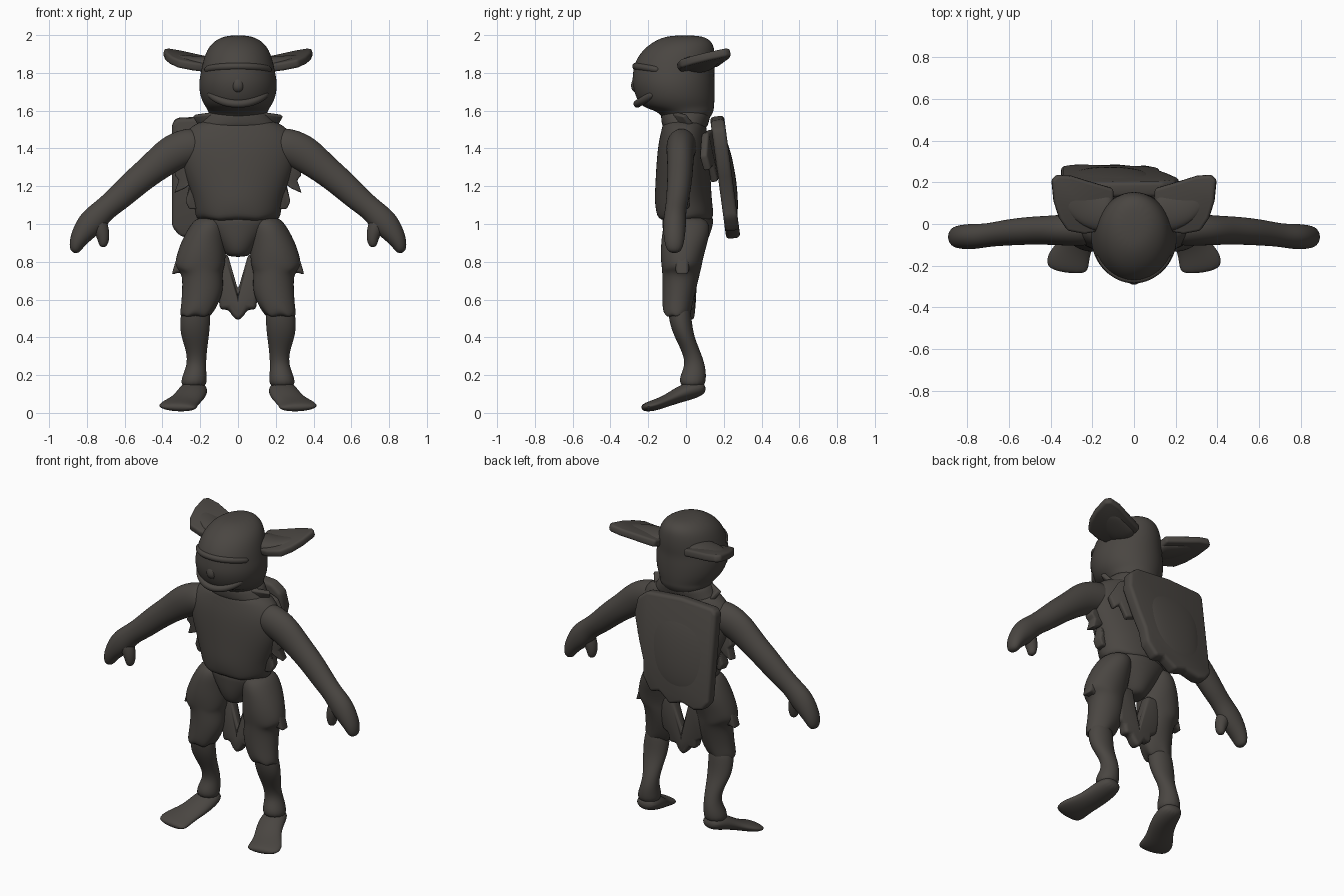
import bpy, bmesh, math
from mathutils import Vector

mat = bpy.data.materials.new("dark_clay")
mat.diffuse_color = (0.068, 0.061, 0.054, 1)


def finish(name, bm, mirror, mods):
    bmesh.ops.recalc_face_normals(bm, faces=bm.faces)
    me = bpy.data.meshes.new(name)
    bm.to_mesh(me)
    bm.free()
    me.materials.append(mat)
    ob = bpy.data.objects.new(name, me)
    bpy.context.collection.objects.link(ob)
    for kind, props in mods:
        m = ob.modifiers.new(kind.title(), kind)
        for k, v in props.items():
            setattr(m, k, v)
    if mirror:
        m = ob.modifiers.new("Mirror", 'MIRROR')
        m.use_mirror_merge = False
    me.shade_smooth()
    return ob


def loft(name, rings, ref=None, mirror=False, sides=14, rag=None):
    """Rounded body through rings (x, y, z, half width, half depth).
    ref: width direction for rings set square to the path; None keeps them level."""
    bm = bmesh.new()
    cs = [Vector(r[:3]) for r in rings]
    loops = []
    for i, (c, r) in enumerate(zip(cs, rings)):
        u, v = Vector((1, 0, 0)), Vector((0, 1, 0))
        if ref:
            t = (cs[min(i + 1, len(cs) - 1)] - cs[max(i - 1, 0)]).normalized()
            u = Vector(ref)
            u = (u - t * u.dot(t)).normalized()
            v = t.cross(u)
        loop = []
        for k in range(sides):
            a = math.tau * k / sides
            p = c + u * (r[3] * 1.03 * math.cos(a)) + v * (r[4] * 1.03 * math.sin(a))
            if rag and i in rag:      # torn hem: alternate points hang lower
                p.z -= rag[i] * (1 if k % 3 == 0 else -0.4)
            loop.append(bm.verts.new(p))
        loops.append(loop)
    for a, b in zip(loops, loops[1:]):
        for k in range(sides):
            n = (k + 1) % sides
            bm.faces.new((a[k], a[n], b[n], b[k]))
    bm.faces.new(loops[0])
    bm.faces.new(loops[-1])
    return finish(name, bm, mirror, [('SUBSURF', {'levels': 2, 'render_levels': 2})])


def plate(name, pts, thick, mirror=False):
    """Flat outline given thickness and softened edges."""
    bm = bmesh.new()
    bm.faces.new([bm.verts.new(p) for p in pts])
    ob = finish(name, bm, mirror, [
        ('SOLIDIFY', {'thickness': thick, 'offset': 0}),
        ('BEVEL', {'width': thick * 0.3, 'segments': 3})])
    bpy.context.view_layer.objects.active = ob
    ob.select_set(True)
    bpy.ops.object.shade_smooth_by_angle(angle=math.radians(40))
    ob.select_set(False)
    return ob


# Head with protruding jaw
loft("head", [
    (0, 0.0, 1.53, .13, .11), (0, .005, 1.595, .155, .14), (0, -.04, 1.615, .165, .185),
    (0, -.055, 1.66, .195, .205), (0, -.067, 1.74, .207, .217), (0, -.066, 1.80, .195, .212),
    (0, -.06, 1.85, .185, .212), (0, -.04, 1.92, .165, .19),
    (0, -.015, 1.97, .125, .15), (0, -.005, 2.0, .06, .085)], sides=18)

# Lower lip and brow wrap around the face
for nm, half, z0, rise, y0, r in (("lower_lip", 1.0, 1.635, .06, -.055, .022),
                                  ("brow", 1.2, 1.835, -.02, -.064, .02)):
    path = []
    for i in range(9):
        a = half * (i / 4 - 1)
        path.append((.185 * math.sin(a), y0 - .205 * math.cos(a),
                     z0 + rise * (a / half) ** 2, r, r))
    loft(nm, path, ref=(0, 0, 1), sides=8)
loft("nose", [(0, -.25, 1.79, .02, .02), (0, -.273, 1.75, .03, .02),
              (0, -.27, 1.71, .03, .022), (0, -.25, 1.69, .015, .012)], sides=10)


# Broad ears, raised toward the back and the tip
def ear_point(x, y):
    return (x, y, 1.815 + .2 * (y + .04) + .16 * (x - .12))


plate("ear", [ear_point(x, y) for x, y in (
    (.10, .0), (.15, -.03), (.24, -.045), (.32, -.03), (.36, .03), (.385, .11), (.395, .21),
    (.37, .235), (.30, .23), (.22, .205), (.10, .17))], .045, True)
loft("ear_root", [(.10, .05, 1.845, .10, .05), (.17, .06, 1.845, .10, .045),
                  (.25, .09, 1.86, .09, .03), (.33, .15, 1.885, .05, .018)],
     ref=(0, 1, 0), mirror=True, sides=10)

# Neck collar with pointed corners
loft("collar", [(0, -.005, 1.49, .24, .115), (0, -.005, 1.54, .19, .125),
                (0, 0, 1.59, .165, .135), (0, 0, 1.60, .13, .11)])
plate("collar_point", [(.13, -.06, 1.59), (.235, -.01, 1.575), (.205, .03, 1.53),
                       (.18, .02, 1.50), (.13, -.05, 1.51)], .03, True)

# Torso and its torn shirt edge
loft("torso", [
    (0, -.005, 1.56, .17, .11), (0, -.01, 1.51, .26, .115), (0, -.015, 1.43, .31, .13),
    (0, -.015, 1.32, .30, .14), (0, -.015, 1.22, .265, .145), (0, -.015, 1.12, .23, .15),
    (0, -.005, 1.05, .225, .15), (0, 0, 1.01, .20, .14)], rag={6: .02}, sides=18)
plate("shirt_rag", [(.20, -.03, 1.34), (.30, -.03, 1.36), (.335, -.01, 1.26), (.31, -.01, 1.235),
                    (.335, 0, 1.165), (.28, -.01, 1.19), (.255, -.01, 1.21),
                    (.275, -.01, 1.12), (.255, -.01, 1.08), (.20, -.02, 1.08)], .06, True)

# Pelvis and front cloth between the legs
loft("pelvis", [(0, .01, 1.06, .20, .14), (0, .01, 1.0, .19, .135),
                (0, .0, .92, .12, .12), (0, -.01, .85, .075, .09), (0, -.01, .825, .05, .06)])
# Torn rear flap below the gap
plate("rear_flap", [(-.17, .03, .84), (-.055, .03, .84), (0, .02, .65), (.055, .03, .84),
                    (.17, .03, .84), (.14, .01, .62), (.10, .01, .60), (.095, .01, .545),
                    (.05, .01, .55), (.03, .01, .515), (0, .01, .485), (-.03, .01, .515),
                    (-.05, .01, .55), (-.095, .01, .545), (-.10, .01, .60), (-.14, .01, .62)], .07)

# Ragged trousers, flared at the hip
loft("trouser_leg", [
    (.15, .005, 1.04, .06, .08), (.155, .005, 1.0, .095, .125), (.18, -.005, .92, .115, .125),
    (.195, -.02, .84, .13, .115), (.205, -.025, .77, .135, .105), (.19, -.025, .745, .105, .10),
    (.185, -.035, .66, .11, .09), (.20, -.045, .58, .10, .08), (.225, -.05, .52, .085, .072),
    (.225, -.045, .51, .06, .05)], mirror=True, rag={4: .025, 7: .01, 8: .025})
plate("hip_rag", [(.22, -.02, .95), (.285, -.02, .92), (.325, -.02, .82), (.352, -.02, .73),
                  (.31, -.02, .745), (.28, -.02, .73), (.22, -.02, .76)], .07, True)

# Bare lower legs and long feet
loft("lower_leg", [
    (.22, -.04, .60, .07, .06), (.228, -.03, .48, .082, .06), (.228, -.008, .40, .073, .052),
    (.218, .03, .32, .052, .048), (.22, .05, .25, .05, .052), (.232, .035, .19, .066, .072),
    (.235, .035, .13, .07, .065)], mirror=True)
loft("foot", [
    (.225, .105, .135, .05, .03), (.232, .04, .125, .075, .05), (.25, -.04, .095, .08, .042),
    (.285, -.11, .06, .08, .03), (.32, -.18, .036, .108, .03), (.325, -.235, .026, .09, .018)],
    ref=(1, 0, 0), mirror=True)

# Arms, mitten hands and thumbs
loft("arm", [
    (.18, -.02, 1.42, .08, .09), (.27, -.025, 1.41, .08, .10), (.36, -.03, 1.37, .072, .098),
    (.45, -.03, 1.295, .068, .08), (.55, -.035, 1.215, .065, .075), (.64, -.045, 1.13, .06, .068),
    (.71, -.055, 1.075, .055, .06), (.77, -.06, 1.015, .062, .075), (.825, -.062, .95, .058, .058),
    (.858, -.062, .89, .05, .04), (.865, -.062, .845, .03, .022)], ref=(0, 1, 0), mirror=True)
loft("thumb", [(.76, -.065, 1.04, .04, .05), (.725, -.07, .98, .042, .045),
               (.71, -.07, .92, .035, .033), (.715, -.07, .875, .022, .02)],
     ref=(0, 1, 0), mirror=True, sides=10)


# Slab shield slung across the back with a broken lower edge
def slung(x, z):
    return (x, .165 + (1.56 - z) * .135, z)


plate("back_shield", [slung(x, z) for x, z in (
    (-.35, 1.53), (-.325, 1.56), (-.10, 1.57), (.14, 1.55), (.20, 1.50), (.215, 1.40),
    (.17, 1.25), (.13, 1.14), (.12, 1.04), (.06, .96), (.0, .98), (-.08, .92),
    (-.16, .95), (-.25, .925), (-.31, .94), (-.35, .99))], .075)
# Raised belly of the shield
loft("shield_belly", [(-.09, .175, 1.50, .17, .02), (-.10, .205, 1.38, .21, .035),
                      (-.11, .225, 1.22, .20, .045), (-.12, .24, 1.08, .18, .038),
                      (-.13, .245, .99, .12, .02)])
# Torn cloth hanging beside the shield
plate("back_cloth", [(.08, .13, 1.50), (.20, .10, 1.48), (.27, .09, 1.36), (.25, .11, 1.28),
                     (.22, .13, 1.31), (.19, .15, 1.22), (.10, .16, 1.25)], .04)
